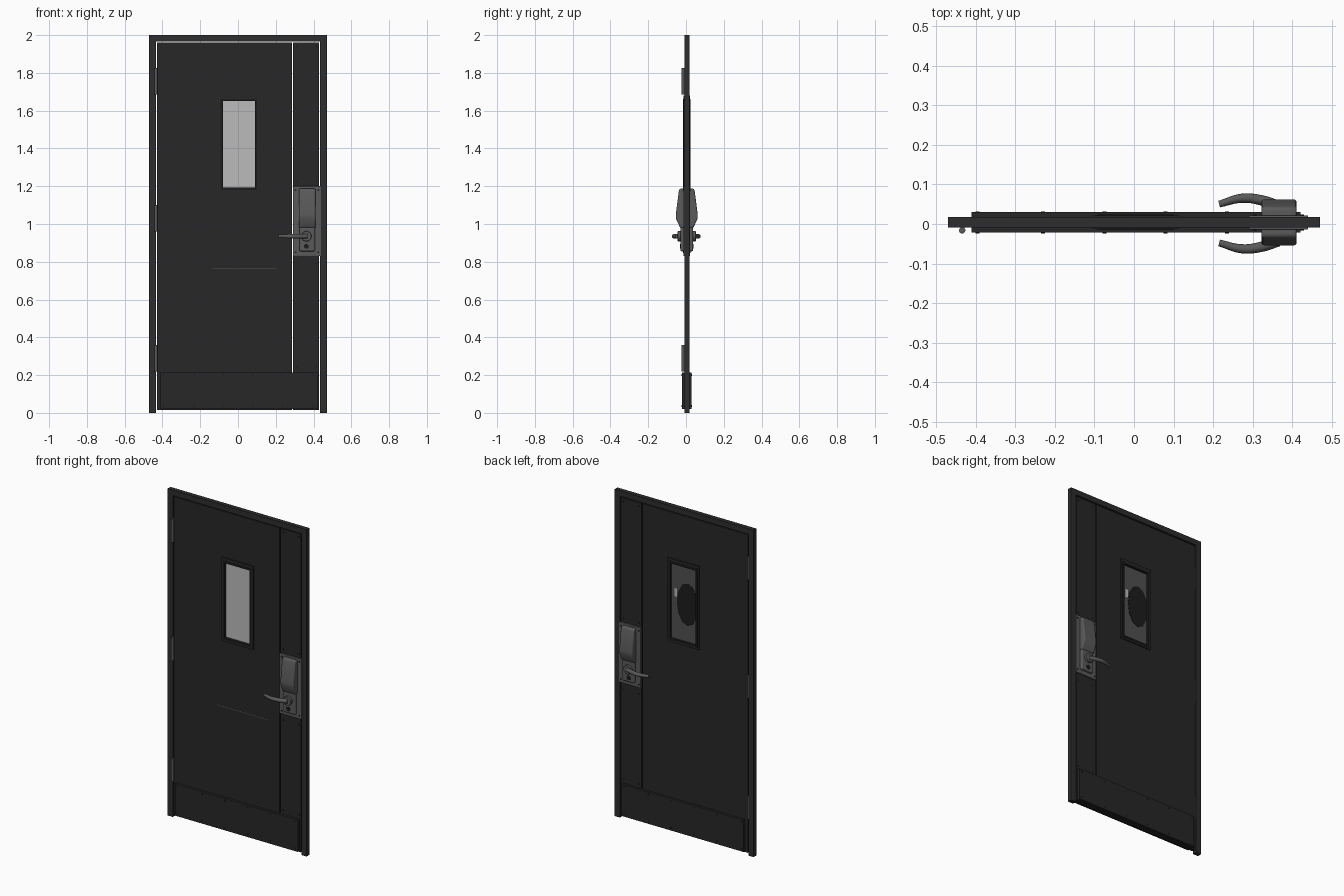
import bpy, bmesh, math
from mathutils import Vector

if "Cube" in bpy.data.objects:
    bpy.data.objects.remove(bpy.data.objects["Cube"])


def material(name, v):
    m = bpy.data.materials.new(name)
    m.use_nodes = True
    col = (v, v, v, 1)
    m.diffuse_color = col
    node = m.node_tree.nodes["Principled BSDF"]
    node.inputs["Base Color"].default_value = col
    return m


DOOR = material("charcoal door", 0.02)
FRAME = material("charcoal frame", 0.026)
METAL = material("grey metal", 0.1)
DARK = material("black trim", 0.012)
GLASS = material("pale glass", 0.5)
REAR = material("smoky glass", 0.08)

MID = 0.004  # y of the door's middle plane


def finish(name, bm, mat, bevel=0, smooth=False):
    bmesh.ops.recalc_face_normals(bm, faces=bm.faces)
    me = bpy.data.meshes.new(name)
    bm.to_mesh(me)
    bm.free()
    me.materials.append(mat)
    ob = bpy.data.objects.new(name, me)
    bpy.context.collection.objects.link(ob)
    if bevel:
        b = ob.modifiers.new("rounded edges", "BEVEL")
        b.width, b.segments = bevel, 3
    if smooth:
        bpy.ops.object.select_all(action="DESELECT")
        ob.select_set(True)
        bpy.context.view_layer.objects.active = ob
        bpy.ops.object.shade_smooth_by_angle(angle=math.radians(40))
    return ob


def box(name, x, y, z, mat, bevel=0):
    bm = bmesh.new()
    bmesh.ops.create_cube(bm, size=1)
    for v in bm.verts:
        v.co = [(a + b) / 2 + c * abs(b - a) for (a, b), c in zip((x, y, z), v.co)]
    return finish(name, bm, mat, bevel)


def ring(name, outer, inner, y, mat):
    """Rectangular surround; outer and inner are (x0, x1, z0, z1)."""
    bm = bmesh.new()
    loops = []
    for yy in y:
        for r in (outer, inner):
            loops.append([bm.verts.new((r[i], yy, r[k])) for i, k in ((0, 2), (1, 2), (1, 3), (0, 3))])
    a, b, c, d = loops
    for p, q in ((a, b), (b, d), (d, c), (c, a)):
        for i in range(4):
            j = (i + 1) % 4
            bm.faces.new((p[i], p[j], q[j], q[i]))
    return finish(name, bm, mat)


def profile(name, points, axis, lo, hi, mat, bevel=0, smooth=False):
    """Extrude a 2D outline along x (points are y,z) or y (points are x,z)."""
    bm = bmesh.new()
    place = (lambda p: (lo, *p)) if axis == "x" else (lambda p: (p[0], lo, p[1]))
    face = bm.faces.new([bm.verts.new(place(p)) for p in points])
    moved = bmesh.ops.extrude_face_region(bm, geom=[face])["geom"]
    shift = Vector((hi - lo, 0, 0)) if axis == "x" else Vector((0, hi - lo, 0))
    bmesh.ops.translate(bm, vec=shift, verts=[g for g in moved if isinstance(g, bmesh.types.BMVert)])
    return finish(name, bm, mat, bevel, smooth)


def disc(x, z, r, n=10):
    return [(x + r * math.cos(math.tau * i / n), z + r * math.sin(math.tau * i / n)) for i in range(n)]


# Door frame
for side, s in (("right", -1), ("left", 1)):
    box(side + "_jamb", sorted((s * 0.47, s * 0.435)), (-0.009, 0.018), (0, 2), FRAME)
box("header", (-0.435, 0.435), (-0.009, 0.018), (1.966, 2), FRAME)

# Door leaf around the window opening, and the lock stile beside it
WIN = (-0.08, 0.089, 1.193, 1.65)
ring("door_leaf", (-0.429, 0.285, 0.014, 1.96), WIN, (-0.006, 0.015), DOOR)
box("lock_stile", (0.291, 0.429), (-0.006, 0.015), (0.014, 1.96), DOOR)
box("panel_line", (-0.135, 0.205), (-0.007, -0.005), (0.764, 0.768), METAL)

# Window
box("front_glass", WIN[:2], (0.0, 0.003), WIN[2:], GLASS)
box("rear_glass", WIN[:2], (0.008, 0.011), WIN[2:], REAR)
blob = [(max(x * 0.55 - 0.018, WIN[0] + 0.002), z) for x, z in disc(0, 1.42, 0.13, 12)]
profile("rear_glass_patch", blob, "y", 0.011, 0.013, DARK)
box("rear_glass_glint", (0.052, 0.07), (0.011, 0.012), (1.45, 1.5), GLASS)
for side, y in (("front", (-0.013, -0.004)), ("rear", (0.013, 0.022))):
    ring(side + "_window_trim", (-0.103, 0.112, 1.17, 1.68), WIN, y, DOOR)
    lip = (-0.092, 0.101, 1.181, 1.663)
    ring(side + "_window_bead", lip, WIN, (y[0] - 0.002, y[1] + 0.002), DARK)

# Kick plates, screws and hardware on both faces
for side, s in (("front", -1), ("rear", 1)):
    def out(a, b):
        return sorted((MID + s * a, MID + s * b))

    box(side + "_kick_plate", (-0.41, 0.42), out(0.004, 0.026), (0.02, 0.215), DOOR)
    for x in (-0.395, -0.23, -0.075, 0.08, 0.235, 0.4):
        for z in (0.036, 0.2):
            profile(side + "_kick_screw", disc(x, z, 0.005), "y", *out(0.025, 0.028), DARK)
    for x in (0.31, 0.415):
        for z in (0.24, 0.79, 1.225, 1.94):
            profile(side + "_stile_screw", disc(x, z, 0.005), "y", *out(0.01, 0.013), DARK)

    # Lock plate and housing with sloping nose
    box(side + "_lock_plate", (0.29, 0.44), out(0.009, 0.018), (0.83, 1.2), METAL, 0.003)
    upper = [(0.01, 1.188), (0.036, 1.188), (0.042, 1.175), (0.058, 1.05), (0.058, 1.03), (0.035, 0.98), (0.01, 0.98)]
    profile(side + "_lock_housing", [(MID + s * y, z) for y, z in upper], "x",
            0.322, 0.411, METAL, 0.007, True)
    box(side + "_lever_base", (0.325, 0.408), out(0.012, 0.034), (0.855, 0.985), METAL, 0.008)
    profile(side + "_lever_rose", disc(0.362, 0.935, 0.027, 24), "y", *out(0.03, 0.048), METAL, 0.003, True)
    profile(side + "_keyhole", disc(0.362, 0.882, 0.013, 16), "y", *out(0.033, 0.037), DARK)
    for x in (0.305, 0.425):
        for z in (0.85, 1.18):
            profile(side + "_plate_screw", disc(x, z, 0.005), "y", *out(0.017, 0.02), DARK)

    # Curved lever, a tapering sweep towards the door's middle
    cu = bpy.data.curves.new(side + "_lever", "CURVE")
    cu.dimensions = "3D"
    cu.bevel_depth, cu.bevel_resolution, cu.use_fill_caps = 0.013, 3, True
    sp = cu.splines.new("BEZIER")
    path = [(0.365, 0.045, 1), (0.325, 0.058, 1), (0.275, 0.064, 0.9), (0.215, 0.049, 0.65)]
    sp.bezier_points.add(len(path) - 1)
    for p, (x, y, r) in zip(sp.bezier_points, path):
        p.co, p.radius = (x, MID * 0.3 + s * y, 0.935), r
        p.handle_left_type = p.handle_right_type = "AUTO"
    cu.materials.append(METAL)
    bpy.context.collection.objects.link(bpy.data.objects.new(side + "_lever", cu))

# Hinges on the right jamb
for z in (0.29, 1.03, 1.755):
    bm = bmesh.new()
    bmesh.ops.create_cone(bm, cap_ends=True, segments=16, radius1=0.008, radius2=0.008, depth=0.14)
    bmesh.ops.translate(bm, vec=(-0.434, -0.016, z), verts=bm.verts)
    finish("hinge_barrel", bm, METAL, 0, True)
    box("hinge_leaf", (-0.438, -0.428), (-0.012, 0.012), (z - 0.07, z + 0.07), METAL)

# Latch on the stile edge
box("latch_face", (0.428, 0.434), (-0.004, 0.013), (0.9, 1.03), METAL)
